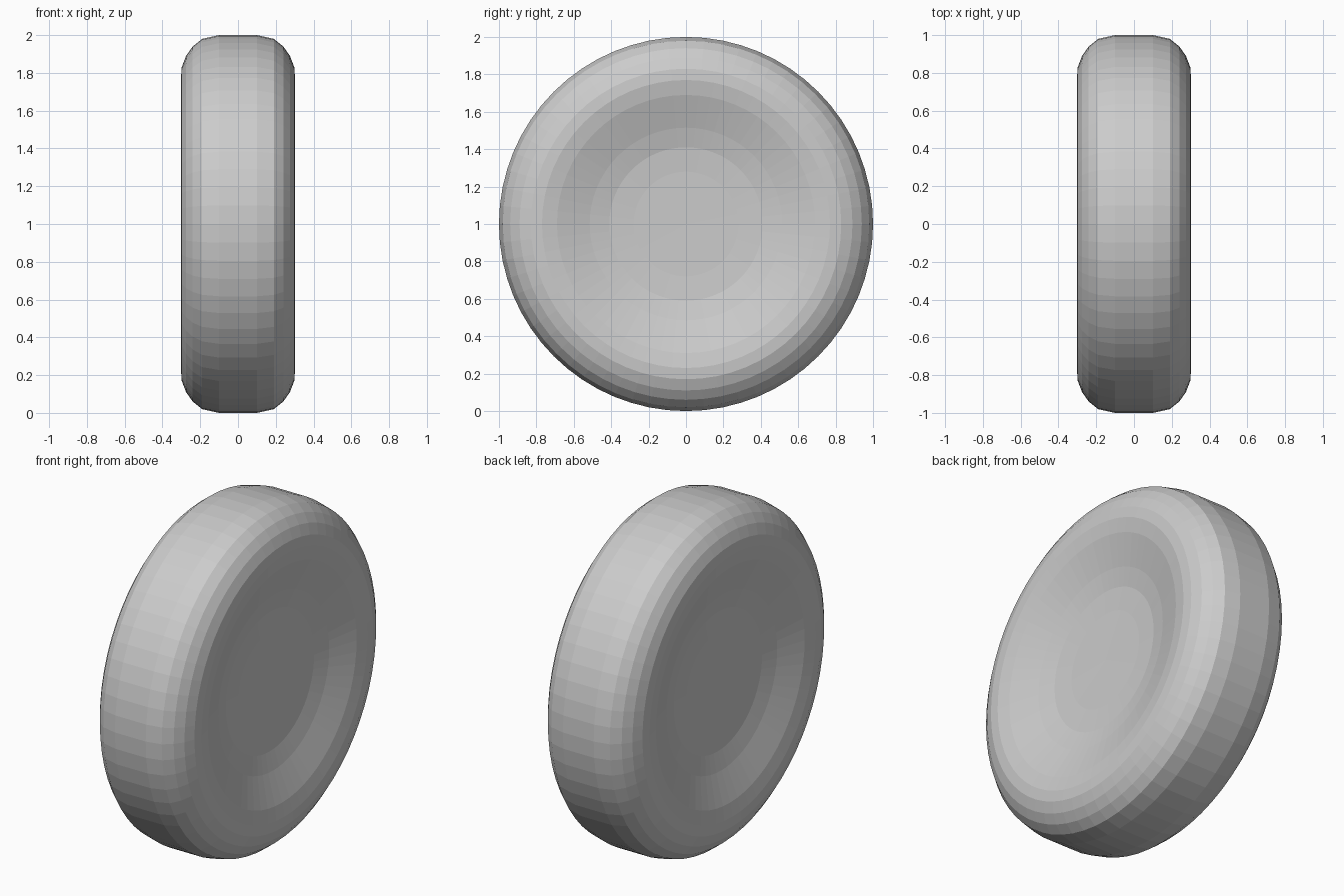
import bpy, bmesh
from math import radians
from mathutils import Matrix, Vector

cube = bpy.data.objects.get("Cube")
if cube:
    bpy.data.objects.remove(cube)

SEGMENTS = 64

# Single plain grey
grey = bpy.data.materials.new("plain_grey")
grey.use_nodes = True
colour = (0.6, 0.6, 0.6, 1)
grey.diffuse_color = colour
grey.node_tree.nodes["Principled BSDF"].inputs["Base Color"].default_value = colour

# Half profile as (half width, radius): dished face, crest, rounded shoulder, tread
half = [(0.197, 0), (0.20, 0.28), (0.208, 0.41), (0.232, 0.515), (0.288, 0.69),
        (0.302, 0.77), (0.298, 0.83), (0.275, 0.89), (0.24, 0.94), (0.19, 0.98), (0.10, 1.0)]
profile = half + [(-x, r) for x, r in reversed(half)]

# Turn the profile around the x axis
bm = bmesh.new()
verts = [bm.verts.new((x, 0, r)) for x, r in profile]
edges = [bm.edges.new(pair) for pair in zip(verts, verts[1:])]
bmesh.ops.spin(bm, geom=verts + edges, cent=(0, 0, 0), axis=(1, 0, 0),
               angle=radians(360), steps=SEGMENTS, use_merge=True)
bmesh.ops.remove_doubles(bm, verts=bm.verts, dist=0.0005)
bmesh.ops.recalc_face_normals(bm, faces=bm.faces)
bmesh.ops.transform(bm, matrix=Matrix.Translation(Vector((0, 0, 1))), verts=bm.verts)

mesh = bpy.data.meshes.new("dished_wheel")
bm.to_mesh(mesh)
bm.free()
mesh.materials.append(grey)
wheel = bpy.data.objects.new("dished_wheel", mesh)
bpy.context.collection.objects.link(wheel)
